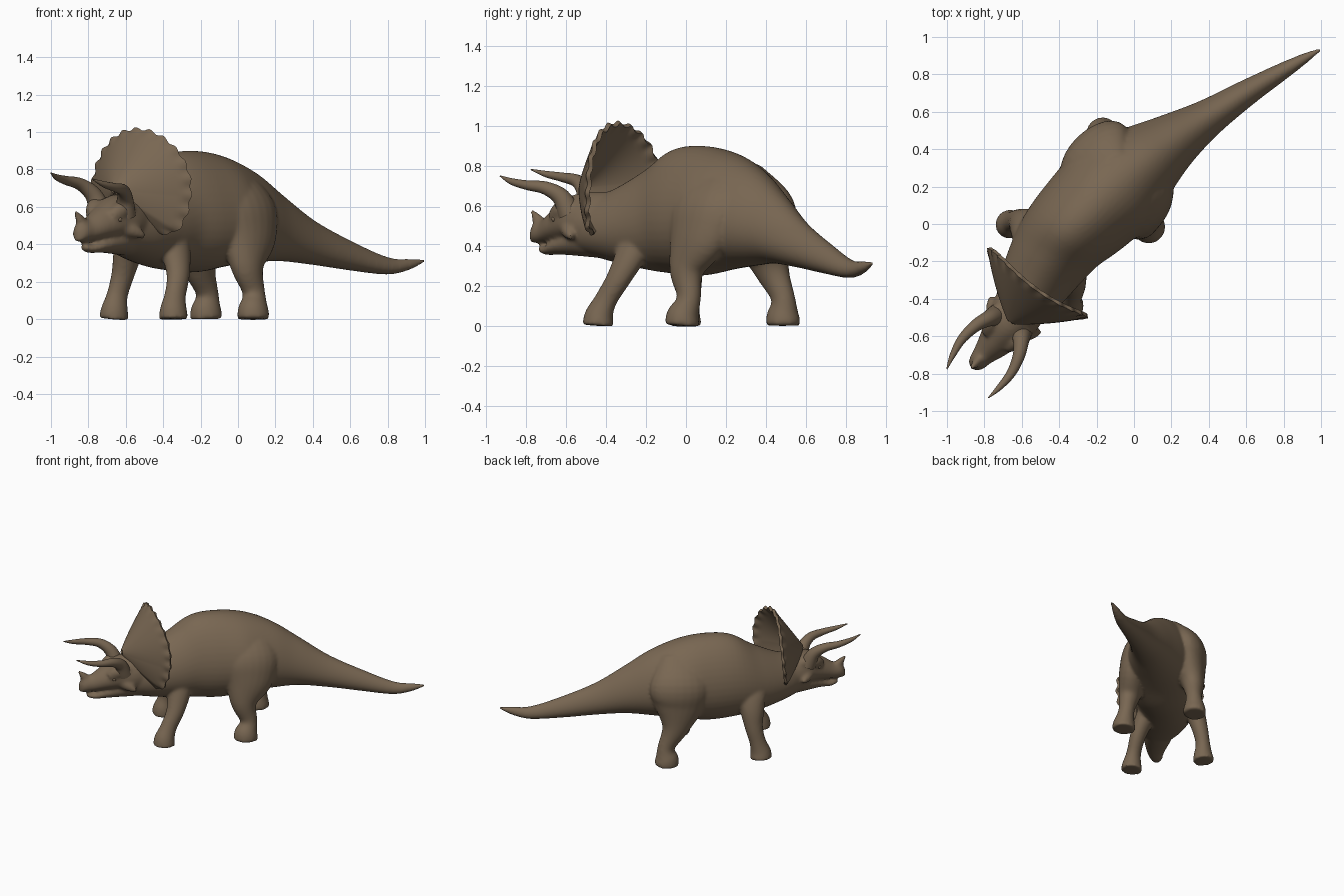
import bpy, bmesh, math
from mathutils import Vector

cube = bpy.data.objects.get("Cube")
if cube:
    bpy.data.objects.remove(cube)

hide = bpy.data.materials.new("brown hide")
hide.use_nodes = True
COLOR = (0.19, 0.135, 0.085, 1)
hide.diffuse_color = COLOR
hide.node_tree.nodes["Principled BSDF"].inputs["Base Color"].default_value = COLOR

UP = Vector((0, 0, 1))
# Head frame: the head turns a little away from the body and rolls slightly
HEAD = Vector((-0.69, -0.565, 0))
FWD = Vector((-0.57, -0.82, 0)).normalized()
SIDE = Vector((-FWD.y, FWD.x, 0))


def head(f, t, z):
    return HEAD + FWD * f + SIDE * t + UP * (z - 0.12 * t)


def make_object(name, bm):
    bmesh.ops.recalc_face_normals(bm, faces=bm.faces)
    mesh = bpy.data.meshes.new(name)
    bm.to_mesh(mesh)
    bm.free()
    obj = bpy.data.objects.new(name, mesh)
    bpy.context.collection.objects.link(obj)
    mesh.materials.append(hide)
    return obj


def select(obj, *others):
    bpy.ops.object.select_all(action="DESELECT")
    for o in (obj, *others):
        o.select_set(True)
    bpy.context.view_layer.objects.active = obj


def smooth(obj, angle=60):
    select(obj)
    bpy.ops.object.shade_smooth_by_angle(angle=math.radians(angle))


def resample(rows, steps):
    """Catmull-Rom curve through rows of (position, width, height)."""
    rows = [Vector((*p, w, h)) for p, w, h in rows]
    rows = [rows[0] * 2 - rows[1]] + rows + [rows[-1] * 2 - rows[-2]]
    out = []
    for i in range(1, len(rows) - 2):
        a, b, c, d = rows[i - 1:i + 3]
        for k in range(steps):
            u = k / steps
            out.append((b * 2 + (c - a) * u + (a * 2 - b * 5 + c * 4 - d) * u ** 2
                        + (b * 3 - a - c * 3 + d) * u ** 3) / 2)
    return out + [rows[-2]]


def loft(name, rows, ref=UP, sides=24, steps=5, upright=False, keel=0.0):
    """Closed skin of oval rings swept along a path."""
    rows = resample(rows, steps)
    pts = [Vector(r[:3]) for r in rows]
    bm = bmesh.new()
    rings = []
    for i, r in enumerate(rows):
        tan = pts[min(i + 1, len(pts) - 1)] - pts[max(i - 1, 0)]
        if upright:
            tan.z = 0
        side = tan.cross(ref).normalized()
        up = side.cross(tan).normalized()
        w, h = max(r[3], 0.002), max(r[4], 0.002)
        ring = []
        for k in range(sides):
            a = math.tau * k / sides
            x = w * math.cos(a) * (1 - keel * math.sin(a))
            ring.append(bm.verts.new(pts[i] + side * x + up * h * math.sin(a)))
        rings.append(ring)
    for a, b in zip(rings, rings[1:]):
        for k in range(sides):
            j = (k + 1) % sides
            bm.faces.new((a[k], a[j], b[j], b[k]))
    bm.faces.new(rings[0])
    bm.faces.new(rings[-1])
    return make_object(name, bm)


# Torso and tail
body = loft("body", [
    ((-0.64, -0.50, 0.50), 0.12, 0.14),
    ((-0.56, -0.36, 0.50), 0.175, 0.18),
    ((-0.46, -0.19, 0.53), 0.215, 0.25),
    ((-0.365, -0.055, 0.57), 0.24, 0.31),
    ((-0.235, 0.075, 0.575), 0.265, 0.325),
    ((-0.09, 0.215, 0.575), 0.275, 0.295),
    ((0.07, 0.34, 0.545), 0.21, 0.245),
    ((0.22, 0.45, 0.49), 0.15, 0.18),
    ((0.40, 0.57, 0.41), 0.10, 0.12),
    ((0.60, 0.70, 0.34), 0.07, 0.08),
    ((0.80, 0.82, 0.285), 0.045, 0.047),
    ((0.92, 0.89, 0.295), 0.026, 0.03),
    ((1.0, 0.935, 0.315), 0.008, 0.01)], upright=True, keel=0.18, sides=40)

# Legs: width runs across the body, height runs along it
ALONG = Vector((0.72, 0.69, 0))


def leg(name, points, sizes):
    return loft(name, [(p, w, h) for p, (w, h) in zip(points, sizes)], ref=ALONG)


FORE = [(0.078, 0.08), (0.07, 0.075), (0.053, 0.06), (0.058, 0.066), (0.07, 0.09), (0.065, 0.11), (0.03, 0.06)]
HIND = [(0.085, 0.088), (0.08, 0.085), (0.058, 0.062), (0.078, 0.1), (0.115, 0.19), (0.125, 0.22), (0.06, 0.13)]
parts = [
    leg("left_foreleg", [(-0.345, -0.44, 0), (-0.345, -0.435, 0.05), (-0.335, -0.40, 0.13),
                         (-0.32, -0.335, 0.24), (-0.335, -0.27, 0.37), (-0.365, -0.235, 0.49),
                         (-0.42, -0.19, 0.62)], FORE),
    leg("right_foreleg", [(-0.665, 0, 0), (-0.66, 0, 0.05), (-0.645, 0.015, 0.13),
                          (-0.615, 0.02, 0.24), (-0.585, 0, 0.37), (-0.55, -0.035, 0.49),
                          (-0.50, -0.08, 0.62)], FORE),
    leg("left_hind_leg", [(0.082, -0.02, 0), (0.082, -0.015, 0.05), (0.085, 0.015, 0.14),
                          (0.05, 0.005, 0.28), (0.045, 0.065, 0.45), (0.015, 0.105, 0.6),
                          (-0.05, 0.16, 0.78)], HIND),
    leg("right_hind_leg", [(-0.17, 0.485, 0), (-0.17, 0.485, 0.05), (-0.165, 0.485, 0.14),
                           (-0.205, 0.43, 0.28), (-0.21, 0.385, 0.45), (-0.205, 0.365, 0.6),
                           (-0.14, 0.28, 0.78)], HIND),
]

# Skull with hooked beak, and the lower jaw under it
parts.append(loft("skull", [
    (head(-0.25, 0, 0.53), 0.13, 0.14),
    (head(-0.1, 0, 0.53), 0.14, 0.14),
    (head(0, 0, 0.535), 0.12, 0.115),
    (head(0.1, -0.008, 0.505), 0.088, 0.085),
    (head(0.18, -0.018, 0.475), 0.06, 0.062),
    (head(0.24, -0.022, 0.465), 0.045, 0.055),
    (head(0.27, -0.022, 0.445), 0.018, 0.035)], upright=True, keel=0.15))
parts.append(loft("lower_jaw", [
    (head(-0.25, 0, 0.44), 0.12, 0.11),
    (head(-0.08, 0, 0.425), 0.105, 0.08),
    (head(0.07, 0, 0.40), 0.07, 0.045),
    (head(0.16, -0.012, 0.376), 0.045, 0.024),
    (head(0.215, -0.018, 0.38), 0.022, 0.014)], upright=True))

# Nose horn, brow bumps and cheek points
parts.append(loft("nose_horn", [
    (head(0.19, -0.018, 0.47), 0.035, 0.05), (head(0.235, -0.025, 0.53), 0.024, 0.03),
    (head(0.275, -0.03, 0.575), 0.008, 0.008)], ref=FWD))
for s in (-1, 1):
    parts.append(loft("brow", [
        (head(-0.1, s * 0.09, 0.58), 0.03, 0.04), (head(0, s * 0.085, 0.59), 0.045, 0.05),
        (head(0.07, s * 0.07, 0.55), 0.03, 0.04)]))
    parts.append(loft("cheek", [
        (head(-0.03, s * 0.08, 0.5), 0.05, 0.05), (head(-0.07, s * 0.13, 0.48), 0.035, 0.035),
        (head(-0.10, s * 0.165, 0.46), 0.012, 0.012)]))

# Blend the flesh into one smooth skin
select(body, *parts)
bpy.ops.object.join()
remesh = body.modifiers.new("skin", "REMESH")
remesh.mode = "VOXEL"
remesh.voxel_size = 0.0105
relax = body.modifiers.new("relax", "SMOOTH")
relax.factor = 0.5
relax.iterations = 10
for m in ("skin", "relax"):
    bpy.ops.object.modifier_apply(modifier=m)
if not body.data.materials:
    body.data.materials.append(hide)
smooth(body, 80)

# Brow horns curve up, out and forward
for s, name in ((-1, "right_brow_horn"), (1, "left_brow_horn")):
    smooth(loft(name, [
        (head(-0.035, s * 0.08, 0.57), 0.06, 0.06),
        (head(0.0, s * 0.105, 0.655), 0.043, 0.045),
        (head(0.07, s * 0.14, 0.705), 0.033, 0.033),
        (head(0.17, s * 0.16, 0.722), 0.025, 0.024),
        (head(0.27, s * 0.152, 0.74), 0.016, 0.016),
        (head(0.35, s * 0.135, 0.765), 0.003, 0.003)], sides=20))
    # Eyes
    bm = bmesh.new()
    bmesh.ops.create_uvsphere(bm, u_segments=16, v_segments=10, radius=0.014)
    bmesh.ops.translate(bm, verts=bm.verts, vec=head(0.045, s * 0.1, 0.545))
    smooth(make_object("right_eye" if s < 0 else "left_eye", bm))

# Frill: swept-back funnel with a scalloped rim, drawn in under the cheeks
bm = bmesh.new()
COLS, ROWS, BUMPS, SPREAD = 160, 16, 19, math.radians(152)
grid = []
for i in range(COLS + 1):
    u = i / COLS
    a = SPREAD * (2 * u - 1)
    scallop = 0.055 * (abs(math.cos(math.pi * BUMPS * u)) ** 2.5 - 0.6)
    tuck = 1 - 0.3 * max(0, (abs(a) - math.radians(125)) / math.radians(27))
    column = []
    for j in range(ROWS + 1):
        f = 0.04 + 0.96 * j / ROWS
        r = f * tuck * (1 + scallop * max(0, f - 0.88) / 0.12)
        back = 0.05 + 0.195 * f + 0.065 * (f * math.sin(a)) ** 2 + 0.03 * f * math.cos(a)
        lateral = 0.315 * r * math.sin(a) + 0.035 * f * max(0, math.cos(a))
        column.append(bm.verts.new(head(-back, lateral, 0.69 + 0.325 * r * math.cos(a))))
    grid.append(column)
for p, q in zip(grid, grid[1:]):
    for j in range(ROWS):
        bm.faces.new((p[j], p[j + 1], q[j + 1], q[j]))
frill = make_object("frill", bm)
thick = frill.modifiers.new("thickness", "SOLIDIFY")
thick.thickness = 0.022
thick.offset = 0
select(frill)
bpy.ops.object.modifier_apply(modifier="thickness")
smooth(frill, 50)
